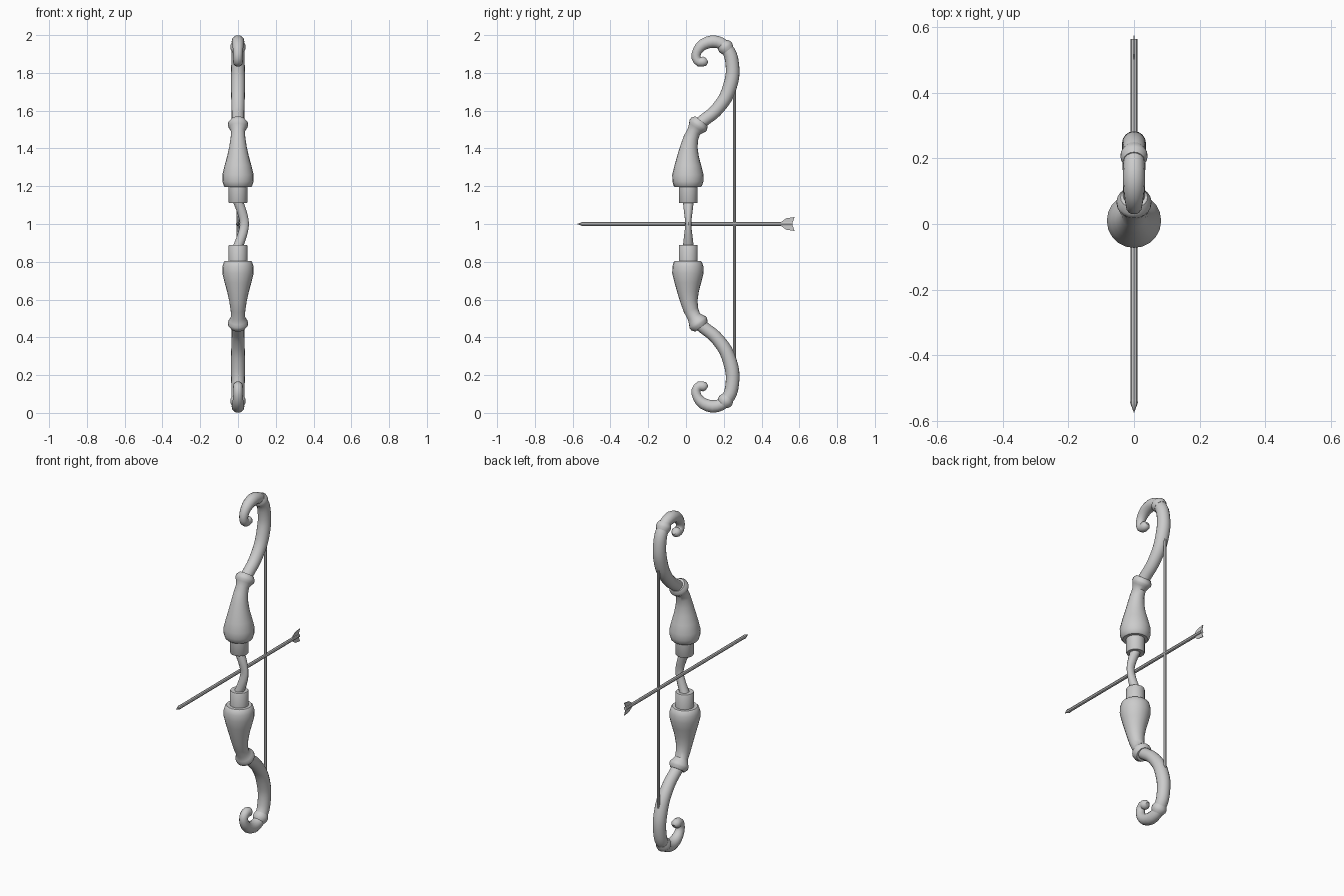
import bpy, bmesh, math
from mathutils import Vector

if "Cube" in bpy.data.objects:
    bpy.data.objects.remove(bpy.data.objects["Cube"])


def finish(bm, name, mirror):
    bmesh.ops.recalc_face_normals(bm, faces=bm.faces)
    me = bpy.data.meshes.new(name)
    bm.to_mesh(me)
    bm.free()
    ob = bpy.data.objects.new(name, me)
    bpy.context.collection.objects.link(ob)
    ob.location.z = 1          # everything is modelled around the arrow height
    if mirror:
        mod = ob.modifiers.new("mirror", 'MIRROR')
        mod.use_axis = (False, False, True)
        mod.use_mirror_merge = False
    bpy.ops.object.select_all(action='DESELECT')
    ob.select_set(True)
    bpy.context.view_layer.objects.active = ob
    bpy.ops.object.shade_smooth_by_angle(angle=math.radians(40))
    return ob


def smooth(pts, n):
    """Catmull-Rom resampling of (x, y, z, rx, ry) rows."""
    out = []
    for i in range(len(pts) - 1):
        rows = (pts[max(i - 1, 0)], pts[i], pts[i + 1], pts[min(i + 2, len(pts) - 1)])
        for k in range(n):
            t = k / n
            out.append([0.5 * (2 * b + (c - a) * t + (2 * a - 5 * b + 4 * c - d) * t * t
                               + (3 * b - a - 3 * c + d) * t ** 3) for a, b, c, d in zip(*rows)])
    return out + [list(pts[-1])]


def tube(name, pts, sides=20, steps=1, mirror=True):
    """Sweep a round section along rows of (y, z, r) or (x, y, z, rx, ry)."""
    pts = [(0, p[0], p[1], p[2], p[2]) if len(p) == 3 else p for p in pts]
    pts = smooth(pts, steps)
    pos = [Vector((p[0], p[1], p[2] - 1)) for p in pts]
    bm = bmesh.new()
    rings = []
    for i, p in enumerate(pts):
        t = (pos[min(i + 1, len(pos) - 1)] - pos[max(i - 1, 0)]).normalized()
        u = Vector((1, 0, 0))
        u = (u - t * u.dot(t)).normalized()
        v = t.cross(u)
        angs = [2 * math.pi * k / sides for k in range(sides)]
        rings.append([bm.verts.new(pos[i] + u * p[3] * math.cos(a) + v * p[4] * math.sin(a))
                      for a in angs])
    for a, b in zip(rings, rings[1:]):
        for k in range(sides):
            j = (k + 1) % sides
            bm.faces.new((a[k], a[j], b[j], b[k]))
    bm.faces.new(rings[0])
    bm.faces.new(rings[-1])
    return finish(bm, name, mirror)


# Grip, bowed sideways around the arrow
tube("grip", [(0.0, 0.012, 0.88, 0.026, 0.029), (0.022, 0.012, 0.94, 0.025, 0.022),
              (0.034, 0.012, 1.0, 0.024, 0.016), (0.022, 0.012, 1.06, 0.025, 0.022),
              (0.0, 0.012, 1.12, 0.026, 0.029)], 12, 3, mirror=False)

# Collars next to the grip
tube("grip_collar", [(0.012, 1.11, 0.047), (0.012, 1.115, 0.05), (0.012, 1.20, 0.05)])

# Swollen risers, flaring into a ring at the limb
tube("riser", [(0.01, 1.195, 0.068), (0.01, 1.202, 0.075), (0.01, 1.225, 0.082),
               (0.01, 1.26, 0.083), (0.01, 1.31, 0.071), (0.011, 1.36, 0.057),
               (0.016, 1.41, 0.046), (0.026, 1.455, 0.039), (0.042, 1.49, 0.036),
               (0.055, 1.509, 0.046), (0.062, 1.52, 0.053), (0.07, 1.531, 0.053),
               (0.081, 1.545, 0.041)])

# Curved limbs
tube("limb", [(0.07, 1.53, 0.033), (0.105, 1.557, 0.033), (0.155, 1.597, 0.034),
              (0.21, 1.67, 0.036), (0.24, 1.755, 0.037), (0.247, 1.82, 0.036),
              (0.236, 1.893, 0.035), (0.207, 1.94, 0.033)], 16, 3)

# Ring between limb and curled tip
tube("tip_ring", [(0.222, 1.919, 0.035), (0.212, 1.932, 0.041),
                  (0.204, 1.943, 0.041), (0.194, 1.956, 0.032)])

# Curled tips
tube("curled_tip", [(0.215, 1.935, 0.031), (0.185, 1.957, 0.032), (0.14, 1.966, 0.034),
                    (0.092, 1.951, 0.031), (0.06, 1.917, 0.026), (0.053, 1.88, 0.024),
                    (0.07, 1.858, 0.025), (0.098, 1.862, 0.026), (0.112, 1.868, 0.012)], 14, 2)

# Bowstring
tube("bowstring", [(0.257, 0.295, 0.008), (0.257, 1.705, 0.008)], 8, mirror=False)

# Arrow shaft and point
tube("arrow_shaft", [(-0.55, 1, 0.01), (0.565, 1, 0.01)], 8, mirror=False)
tube("arrow_point", [(-0.53, 1, 0.009), (-0.545, 1, 0.012), (-0.575, 1, 0.001)], 8, mirror=False)

# Flat fletching, above and below the shaft
bm = bmesh.new()
outline = [(0.495, 0.004), (0.53, 0.03), (0.575, 0.037), (0.563, 0.004)]
face = bm.faces.new([bm.verts.new((-0.002, y, z)) for y, z in outline])
ext = bmesh.ops.extrude_face_region(bm, geom=[face])
for e in ext["geom"]:
    if isinstance(e, bmesh.types.BMVert):
        e.co.x = 0.002
finish(bm, "fletching", True)
